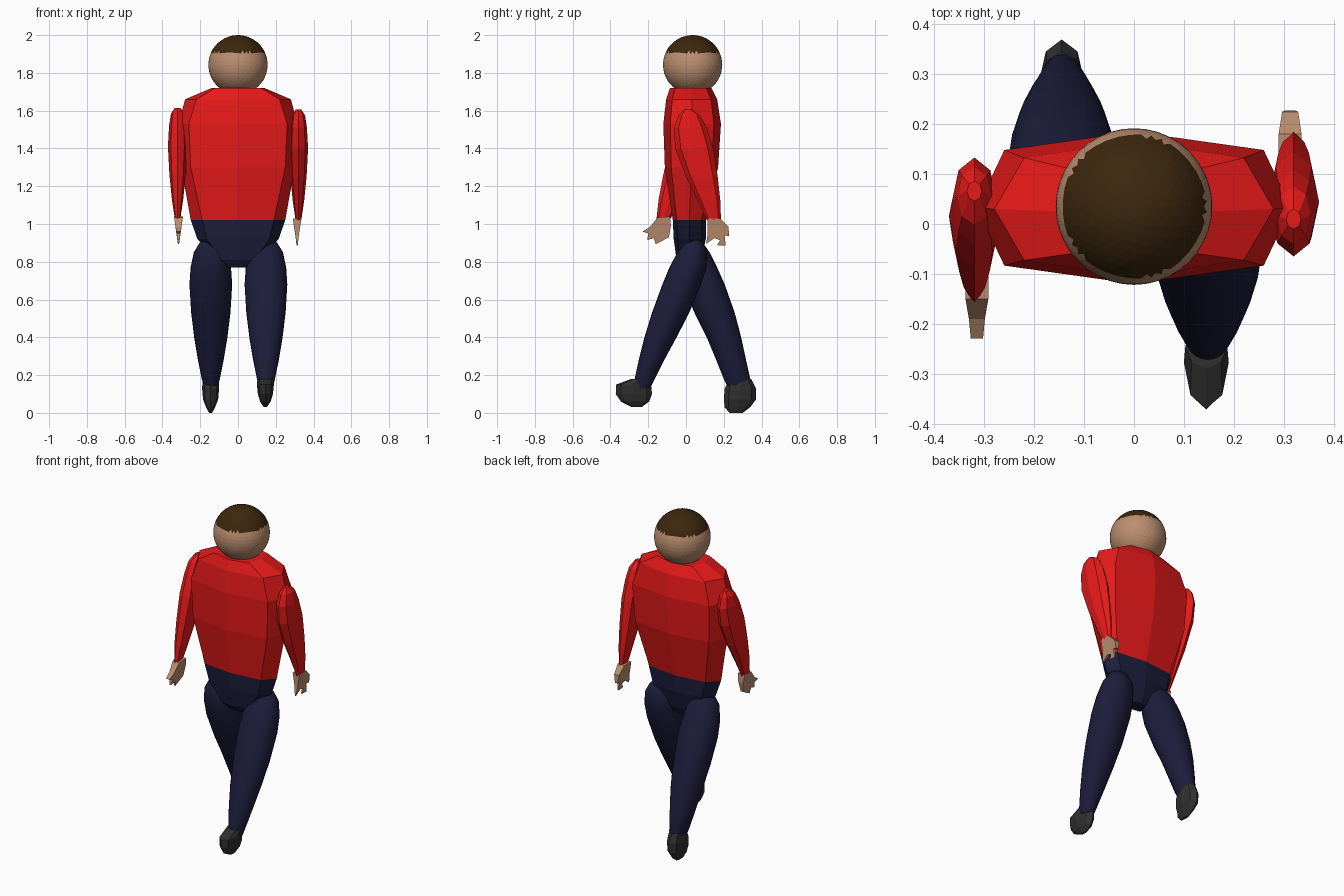
import bpy, bmesh, math

if "Cube" in bpy.data.objects:
    bpy.data.objects.remove(bpy.data.objects["Cube"])


def material(name, rgb):
    m = bpy.data.materials.new(name)
    m.diffuse_color = (*rgb, 1)
    m.use_nodes = True
    m.node_tree.nodes["Principled BSDF"].inputs["Base Color"].default_value = m.diffuse_color
    return m


RED = material("red_cloth", (0.80, 0.01, 0.01))
NAVY = material("navy_cloth", (0.012, 0.012, 0.045))
SKIN = material("skin", (0.50, 0.27, 0.16))
HAIR = material("hair", (0.045, 0.02, 0.004))
SHOE = material("shoe", (0.03, 0.03, 0.03))


def finish(name, bm, mat, smooth=False):
    bmesh.ops.recalc_face_normals(bm, faces=bm.faces[:])
    me = bpy.data.meshes.new(name)
    bm.to_mesh(me)
    bm.free()
    ob = bpy.data.objects.new(name, me)
    bpy.context.collection.objects.link(ob)
    me.materials.append(mat)
    if smooth:
        bpy.ops.object.select_all(action='DESELECT')
        ob.select_set(True)
        bpy.context.view_layer.objects.active = ob
        bpy.ops.object.shade_smooth_by_angle(angle=math.radians(40))
    return ob


def loft(name, rings, mat, smooth=False):
    bm = bmesh.new()
    loops = [[bm.verts.new(p) for p in r] for r in rings]
    n = len(loops[0])
    for a, b in zip(loops, loops[1:]):
        for i in range(n):
            j = (i + 1) % n
            bm.faces.new((a[i], a[j], b[j], b[i]))
    bm.faces.new(loops[0])
    bm.faces.new(loops[-1])
    return finish(name, bm, mat, smooth)


def oval(x, z, y0, y1, hw, n):
    c, r = (y0 + y1) / 2, (y1 - y0) / 2
    return [(x + hw * math.cos(2 * math.pi * i / n),
             c + r * math.sin(2 * math.pi * i / n), z) for i in range(n)]


def body_ring(z, side, corner, y0, y1):
    c, r = (y0 + y1) / 2, (y1 - y0) / 2
    k = 0.76 * r
    return [(side, c, z), (corner, c + k, z), (0, y1, z), (-corner, c + k, z),
            (-side, c, z), (-corner, c - k, z), (0, y0, z), (corner, c - k, z)]


# Faceted jumper and hips
loft("jumper", [body_ring(*r) for r in [
    (1.72, .14, .12, -.085, .135), (1.66, .28, .22, -.105, .165),
    (1.53, .315, .26, -.12, .185), (1.3, .30, .25, -.112, .17),
    (1.02, .25, .19, -.07, .105)]], RED)
loft("hips", [body_ring(*r) for r in [
    (1.02, .25, .19, -.07, .105), (.92, .215, .165, -.065, .105),
    (.81, .11, .09, -.05, .08), (.77, .07, .05, -.02, .06)]], NAVY)


# Head with a ragged cap of hair cut from the same sphere
def ball(name, mat, keep_hair):
    bm = bmesh.new()
    bmesh.ops.create_icosphere(bm, subdivisions=4, radius=.157)
    drop = [f for f in bm.faces
            if (f.calc_center_median().z > .065) != keep_hair]
    bmesh.ops.delete(bm, geom=drop, context='FACES')
    bmesh.ops.translate(bm, vec=(0, .035, 1.843), verts=bm.verts[:])
    # open caps: outward normals are already correct from the sphere
    me = bpy.data.meshes.new(name)
    bm.to_mesh(me)
    bm.free()
    me.materials.append(mat)
    bpy.context.collection.objects.link(bpy.data.objects.new(name, me))


ball("head", SKIN, False)
ball("hair", HAIR, True)

# Arms: right swings back, left swings forward
ARM = [(1.605, -.01, .03, .015), (1.575, -.04, .075, .035),
       (1.51, -.065, .11, .045), (1.4, -.057, .145, .051),
       (1.25, .0, .168, .043), (1.12, .065, .182, .03),
       (1.02, .11, .185, .015)]
loft("right_arm", [oval(.32, z, a, b, w, 8) for z, a, b, w in ARM], RED)


def swing(z):
    return .03 + .04 * (z - 1.03) / .5


loft("left_arm", [oval(-.32, z + .01, swing(z) - b, swing(z) - a, w, 8)
                  for z, a, b, w in ARM], RED)


# Hands: flat mitten outlines that thin towards the fingers
def hand(name, x, outline):
    bm = bmesh.new()
    sides = []
    for s in (-1, 1):
        sides.append([bm.verts.new(
            (x + s * (.003 + .02 * max(0, min(1, (z - .9) / .13))), y, z))
            for y, z in outline])
    a, b = sides
    bm.faces.new(a)
    bm.faces.new(b)
    for i in range(len(a)):
        j = (i + 1) % len(a)
        bm.faces.new((a[i], a[j], b[j], b[i]))
    finish(name, bm, SKIN)


hand("right_hand", .313, [(.115, 1.03), (.18, 1.03), (.225, .985), (.228, .935),
                          (.205, .94), (.21, .885), (.165, .888), (.18, .915),
                          (.15, .925), (.107, .895), (.115, .95)])
hand("left_hand", -.315, [(-.085, 1.04), (-.15, 1.035), (-.19, .985),
                          (-.23, .96), (-.2, .95), (-.205, .915), (-.17, .925),
                          (-.16, .893), (-.09, .93), (-.08, .99)])

# Legs: right strides forward, left trails behind
WIDE = [.025, .06, .09, .107, .113, .104, .088, .068, .048, .036]
FRONT = [(.925, .02, .06), (.9, -.005, .09), (.85, -.045, .112),
         (.77, -.088, .108), (.68, -.125, .08), (.53, -.18, .017),
         (.4, -.22, -.05), (.28, -.25, -.115), (.18, -.272, -.165),
         (.13, -.275, -.19)]
BACK = [(.925, .0, .045), (.9, -.03, .09), (.85, -.05, .125),
        (.77, -.045, .165), (.68, -.02, .205), (.53, .045, .258),
        (.4, .11, .292), (.28, .16, .318), (.18, .2, .34), (.14, .22, .335)]
for name, x, path in (("right_leg", .148, FRONT), ("left_leg", -.144, BACK)):
    loft(name, [oval(x, z, a, b, w, 24) for (z, a, b), w in zip(path, WIDE)],
         NAVY, True)

# Shoes: wedge shaped, narrow at the sole
loft("right_shoe", [oval(.145, z, a, b, w, 8) for z, a, b, w in [
    (.18, -.29, -.2, .042), (.15, -.37, -.185, .045), (.1, -.372, -.18, .04),
    (.06, -.345, -.195, .028), (.03, -.285, -.235, .008)]], SHOE)
loft("left_shoe", [oval(-.145, z, a, b, w, 8) for z, a, b, w in [
    (.18, .23, .345, .042), (.13, .205, .37, .045), (.07, .2, .37, .04),
    (.03, .205, .34, .024), (0, .23, .3, .008)]], SHOE)
